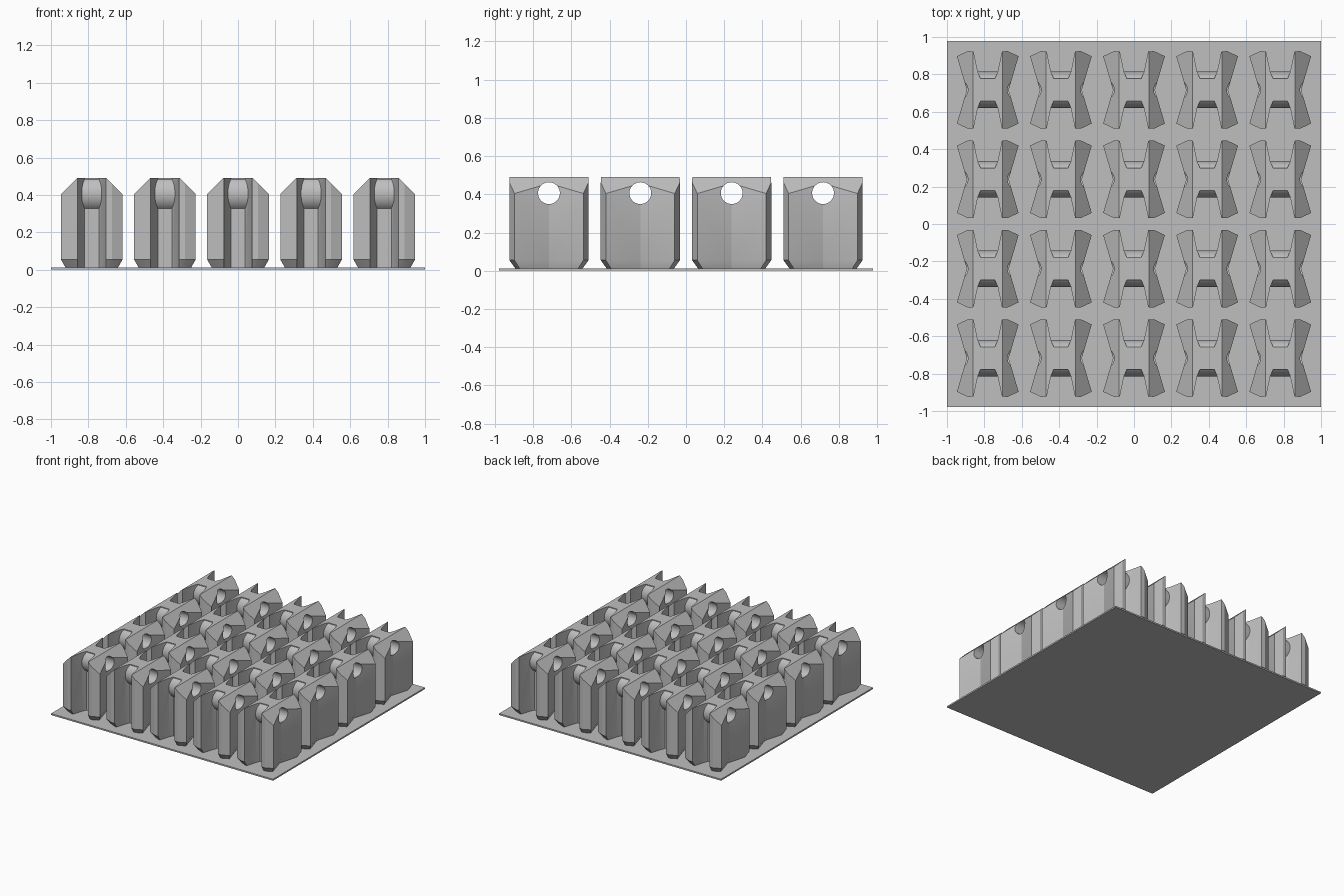
import bpy, bmesh, math
from mathutils import Matrix, Vector

cube = bpy.data.objects.get("Cube")
if cube:
    bpy.data.objects.remove(cube, do_unlink=True)

grey = bpy.data.materials.new("plain grey")
grey.use_nodes = True
colour = (0.52, 0.52, 0.52, 1)
grey.diffuse_color = colour
grey.node_tree.nodes["Principled BSDF"].inputs["Base Color"].default_value = colour

TOP = 0.49
PIN_Z = 0.406


def add_object(name, bm):
    bmesh.ops.recalc_face_normals(bm, faces=bm.faces)
    mesh = bpy.data.meshes.new(name)
    bm.to_mesh(mesh)
    bm.free()
    mesh.materials.append(grey)
    obj = bpy.data.objects.new(name, mesh)
    bpy.context.collection.objects.link(obj)
    return obj


def slice_off(bm, point, normal):
    # Remove everything beyond the plane and close the cut
    geom = bm.verts[:] + bm.edges[:] + bm.faces[:]
    cut = bmesh.ops.bisect_plane(bm, geom=geom, dist=1e-5, plane_co=point,
                                 plane_no=normal, clear_outer=True)["geom_cut"]
    edges = [e for e in cut if isinstance(e, bmesh.types.BMEdge)]
    bmesh.ops.holes_fill(bm, edges=edges, sides=0)


def cross_cylinder(radius, length):
    bm = bmesh.new()
    turn = Matrix.Translation((0, 0, PIN_Z)) @ Matrix.Rotation(math.pi / 2, 4, 'Y')
    bmesh.ops.create_cone(bm, cap_ends=True, segments=48, radius1=radius,
                          radius2=radius, depth=length, matrix=turn)
    return bm


# H-shaped plan of a block: one quadrant, mirrored around
quarter = [(0.165, 0.18), (0.107, 0.207), (0.076, 0.206), (0.053, 0.096), (0.038, 0.06)]
back = quarter + [(-x, y) for x, y in reversed(quarter)]
front = [(-x, -y) for x, y in back]
plan = [(0.112, 0)] + back + [(-0.112, 0)] + front


def tuck(x, y):
    # Outer corners draw in at the foot
    return (x * 0.83 if abs(x) > 0.08 else x, y * 0.83 if abs(y) > 0.15 else y)


# Block body: tapered foot, straight walls, sloped shoulders
bm = bmesh.new()
rings = []
for z, outline in ((0.006, [tuck(*p) for p in plan]), (0.055, plan), (TOP, plan)):
    rings.append([bm.verts.new((x, y, z)) for x, y in outline])
for low, high in zip(rings, rings[1:]):
    for i in range(len(plan)):
        j = (i + 1) % len(plan)
        bm.faces.new((low[i], low[j], high[j], high[i]))
bm.faces.new(rings[0][::-1])
bm.faces.new(rings[-1])
for side in (1, -1):
    slice_off(bm, Vector((side * 0.079, 0, TOP)), Vector((side, 0, 1)))
block = add_object("block", bm)

# Round barrel between the lobes, and the pin hole through it
bm = cross_cylinder(0.098, 0.14)
slice_off(bm, Vector((0, 0, TOP - 0.006)), Vector((0, 0, 1)))
barrel = add_object("barrel_helper", bm)
hole = add_object("hole_cutter", cross_cylinder(0.057, 0.6))
for helper, operation in ((barrel, 'UNION'), (hole, 'DIFFERENCE')):
    mod = block.modifiers.new(operation.lower(), 'BOOLEAN')
    mod.operation = operation
    mod.solver = 'EXACT'
    mod.object = helper

# Bake the block once
bpy.context.view_layer.update()
shape = bpy.data.meshes.new_from_object(
    block.evaluated_get(bpy.context.evaluated_depsgraph_get()))
shape.shade_smooth()
shape.set_sharp_from_angle(angle=math.radians(25))
for helper in (block, barrel, hole):
    bpy.data.objects.remove(helper, do_unlink=True)

# Grid of identical blocks
for row in range(4):
    for col in range(5):
        obj = bpy.data.objects.new(f"block_{row + 1}_{col + 1}", shape)
        obj.location = ((col - 2) * 0.391, (row - 1.5) * 0.478, 0)
        bpy.context.collection.objects.link(obj)

# Thin base sheet
bm = bmesh.new()
bmesh.ops.create_cube(bm, size=1, matrix=Matrix.Translation((0, 0, 0.006))
                      @ Matrix.Diagonal((2, 1.955, 0.012, 1)))
add_object("base_sheet", bm)
